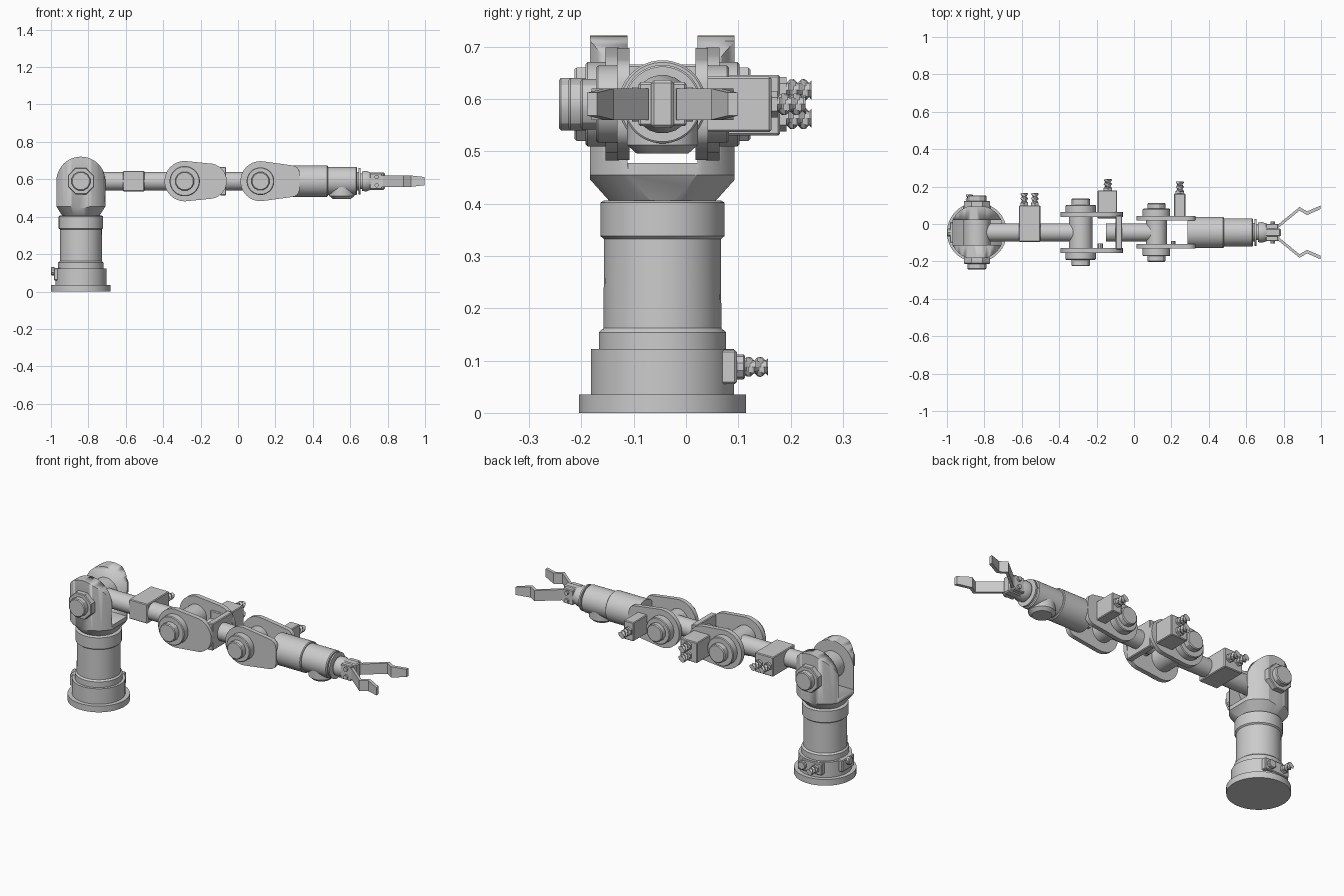
import bpy, bmesh, math
from mathutils import Vector, Matrix
from mathutils.geometry import convex_hull_2d

if "Cube" in bpy.data.objects:
    bpy.data.objects.remove(bpy.data.objects["Cube"])

CY, CZ, BX = -0.045, 0.59, -0.84      # arm axis and base column position


def finish(name, bm):
    bmesh.ops.recalc_face_normals(bm, faces=bm.faces)
    me = bpy.data.meshes.new(name)
    bm.to_mesh(me)
    bm.free()
    ob = bpy.data.objects.new(name, me)
    bpy.context.collection.objects.link(ob)
    bpy.ops.object.select_all(action='DESELECT')
    ob.select_set(True)
    bpy.context.view_layer.objects.active = ob
    bpy.ops.object.shade_smooth_by_angle(angle=math.radians(30))
    return ob


def loft(name, rings):
    """Closed solid through rings of equal point count."""
    bm = bmesh.new()
    vs = [[bm.verts.new(p) for p in ring] for ring in rings]
    n = len(vs[0])
    for a, b in zip(vs, vs[1:]):
        for i in range(n):
            bm.faces.new((a[i], a[(i + 1) % n], b[(i + 1) % n], b[i]))
    bm.faces.new(vs[0])
    bm.faces.new(vs[-1])
    return finish(name, bm)


def lathe(name, origin, axis, prof, n=32):
    """prof: (distance along axis, radius) pairs."""
    q = Vector(axis).to_track_quat('Z', 'Y')
    ang = [2 * math.pi * (i + .5) / n for i in range(n)]
    return loft(name, [[Vector(origin) + q @ Vector((r * math.cos(a), r * math.sin(a), h))
                        for a in ang] for h, r in prof])


def box(name, lo, hi, bevel=0.004):
    bm = bmesh.new()
    lo, hi = Vector(lo), Vector(hi)
    bmesh.ops.create_cube(bm, size=1, matrix=Matrix.Translation((lo + hi) / 2)
                          @ Matrix.Diagonal((*(hi - lo), 1)))
    if bevel:
        bmesh.ops.bevel(bm, geom=bm.edges[:], offset=bevel, segments=1, affect='EDGES')
    return finish(name, bm)


def circle(x, z, r, n=32):
    return [Vector((x + r * math.cos(2 * math.pi * i / n), z + r * math.sin(2 * math.pi * i / n)))
            for i in range(n)]


def hull_plate(name, pts, y0, y1):
    pts = [Vector(p) for p in pts]
    out = [pts[i] for i in convex_hull_2d(pts)]
    return loft(name, [[(p.x, y, p.y) for p in out] for y in (y0, y1)])


def boolean(ob, cutter, op):
    m = ob.modifiers.new(op.lower(), 'BOOLEAN')
    m.operation, m.object, m.solver = op, cutter, 'EXACT'
    bpy.context.view_layer.objects.active = ob
    bpy.ops.object.modifier_apply(modifier=m.name)
    bpy.data.objects.remove(cutter)


def connector(name, x, y, z, length=0.065, r=0.02):
    """Hex nut with a twisted cable stub pointing to +y."""
    lathe(name + "_nut", (x, y - .003, z), (0, 1, 0), [(0, r * 1.15), (.015, r * 1.15)], 6)
    rings = []
    for k in range(15):
        tw = k * .5
        ring = []
        for i in range(10):
            a = 2 * math.pi * i / 10
            rr = r * (.8 + .2 * math.cos(2 * (a - tw)))
            ring.append((x + rr * math.cos(a), y + .012 + (length - .012) * k / 14,
                         z + rr * math.sin(a)))
        rings.append(ring)
    loft(name + "_cable", rings)


def joint_caps(name, x, y_in, y_mid, y_out, r1, r2, n1=32, n2=12):
    for side, s in (("front", -1), ("back", 1)):
        o, ax = (x, CY, CZ), (0, s, 0)
        lathe(f"{name}_{side}_flange", o, ax, [(y_in - .004, r1), (y_mid - .004, r1), (y_mid, r1 - .004)], n1)
        lathe(f"{name}_{side}_cap", o, ax, [(y_mid - .004, r2), (y_out - .004, r2), (y_out, r2 - .005)], n2)


# base column
lathe("base_column", (BX, CY, 0), (0, 0, 1), [
    (0, .16), (.035, .16), (.035, .137), (.122, .137), (.122, .122), (.154, .122), (.162, .113),
    (.332, .112), (.338, .119), (.402, .119), (.406, .112)], 40)

# base terminal boxes
box("base_rear_box", (-.915, -.02, .055), (-.765, .097, .12))
lathe("base_rear_plug", (-.80, .09, .088), (0, 1, 0), [(0, .024), (.02, .024), (.023, .02)], 10)
connector("base_rear", -.88, .097, .088, .06, .02)
box("base_side_box", (-.985, -.10, .06), (-.9, .01, .125))
lathe("base_side_plug", (-.98, CY, .108), (-1, 0, 0), [(0, .022), (.016, .022), (.02, .018)], 10)

# shoulder fork: turned body, trimmed to a rounded outline, slotted
fork = lathe("shoulder_fork", (BX, CY, 0), (0, 0, 1), [(.403, .10), (.455, .147), (.74, .147)], 40)
outline = hull_plate("fork_outline", circle(BX, CZ, .131, 48)
                     + [(BX - .131, .455), (BX + .131, .455), (BX - .09, .39), (BX + .09, .39)],
                     CY - .138, CY + .138)
boolean(fork, outline, 'INTERSECT')
boolean(fork, box("fork_slot", (BX - .3, CY - .067, .478), (BX + .3, CY + .067, .9), 0), 'DIFFERENCE')
joint_caps("shoulder", BX, .138, .168, .198, .076, .052, 8, 12)
lathe("shoulder_drum", (BX, CY - .067, CZ), (0, 1, 0), [(0, .072), (.134, .072)])

# upper arm rod with its terminal box
lathe("upper_arm_rod", (BX, CY, CZ), (1, 0, 0), [(0, .049), (.55, .049)])
box("upper_arm_box", (-.615, -.096, .535), (-.5, .10, .645))
for i, x in enumerate((-.587, -.53)):
    connector(f"upper_arm_{i}", x, .10, CZ)

# elbow: two cheek plates joined by an end wall
for side, s in (("front", -1), ("back", 1)):
    hull_plate(f"elbow_{side}_plate", circle(-.285, CZ, .108) + circle(-.155, CZ, .095),
               CY + s * .083, CY + s * .109)
    hull_plate(f"wrist_{side}_plate", circle(.12, CZ, .107) + circle(.285, CZ + .04, .045, 16)
               + circle(.285, CZ - .04, .045, 16), CY + s * .063, CY + s * .087)
box("elbow_end_wall", (-.098, CY - .09, CZ - .076), (-.064, CY + .09, CZ + .076))
lathe("elbow_drum", (-.285, CY - .085, CZ), (0, 1, 0), [(0, .063), (.17, .063)])
joint_caps("elbow", -.285, .109, .147, .18, .081, .052)
box("elbow_box", (-.195, .03, .53), (-.09, .18, .646))
for i, z in enumerate((.563, .617)):
    connector(f"elbow_{i}", -.14, .18, z, .06, .022)
lathe("elbow_pin", (-.18, CY - .09, CZ), (0, 1, 0), [(0, .015), (.03, .015)], 10)

# forearm rod and wrist pivot
lathe("forearm_rod", (-.15, CY, CZ), (1, 0, 0), [(0, .049), (.05, .049), (.27, .049)])
lathe("wrist_drum", (.12, CY - .065, CZ), (0, 1, 0), [(0, .056), (.13, .056)])
joint_caps("wrist", .12, .087, .127, .157, .074, .05)
box("wrist_box", (.215, .02, .537), (.275, .163, .643))
connector("wrist", .245, .163, CZ, .065, .022)
lathe("wrist_pin", (.21, CY - .07, CZ), (0, 1, 0), [(0, .013), (.025, .013)], 10)

# wrist tube, drive housing and end ring
lathe("wrist_tube", (0, CY, CZ), (1, 0, 0), [
    (.287, .084), (.476, .084), (.48, .08), (.48, .075), (.632, .075), (.637, .07)], 40)
lathe("wrist_drive_housing", (.555, CY, 0), (0, 0, 1), [(.496, .05), (.512, .068), (.57, .068)])
lathe("wrist_end_ring", (0, CY, CZ), (1, 0, 0), [
    (.63, .05), (.645, .05), (.645, .072), (.654, .072), (.654, .042), (.668, .042)])

# gripper hub
lathe("gripper_hub", (0, CY, CZ), (1, 0, 0), [(.662, .052), (.685, .056), (.715, .045)], 20)
box("gripper_block", (.69, CY - .022, CZ - .046), (.785, CY + .022, CZ + .046), .006)

# mirrored fingers with hinge lugs and bolts
path = [(.725, .03), (.775, .037), (.885, .127), (.925, .103), (.998, .135)]
for side, s in (("front", -1), ("back", 1)):
    prof = [(x, CY + s * (y + .009)) for x, y in path] + \
           [(x, CY + s * (y - .010)) for x, y in reversed(path)]
    half = [.03, .03, .03, .03, .022]
    half += half[::-1]
    loft(f"{side}_finger", [[(x, y, CZ + k * h) for (x, y), h in zip(prof, half)] for k in (-1, 1)])
    lug = sorted((CY + s * .018, CY + s * .046))
    box(f"{side}_finger_lug", (.705, lug[0], CZ - .042), (.77, lug[1], CZ + .042))
    for i, dz in enumerate((-.022, .022)):
        lathe(f"{side}_hinge_bolt_{i}", (.742, CY, CZ + dz), (0, s, 0), [(.04, .012), (.058, .012)], 8)
